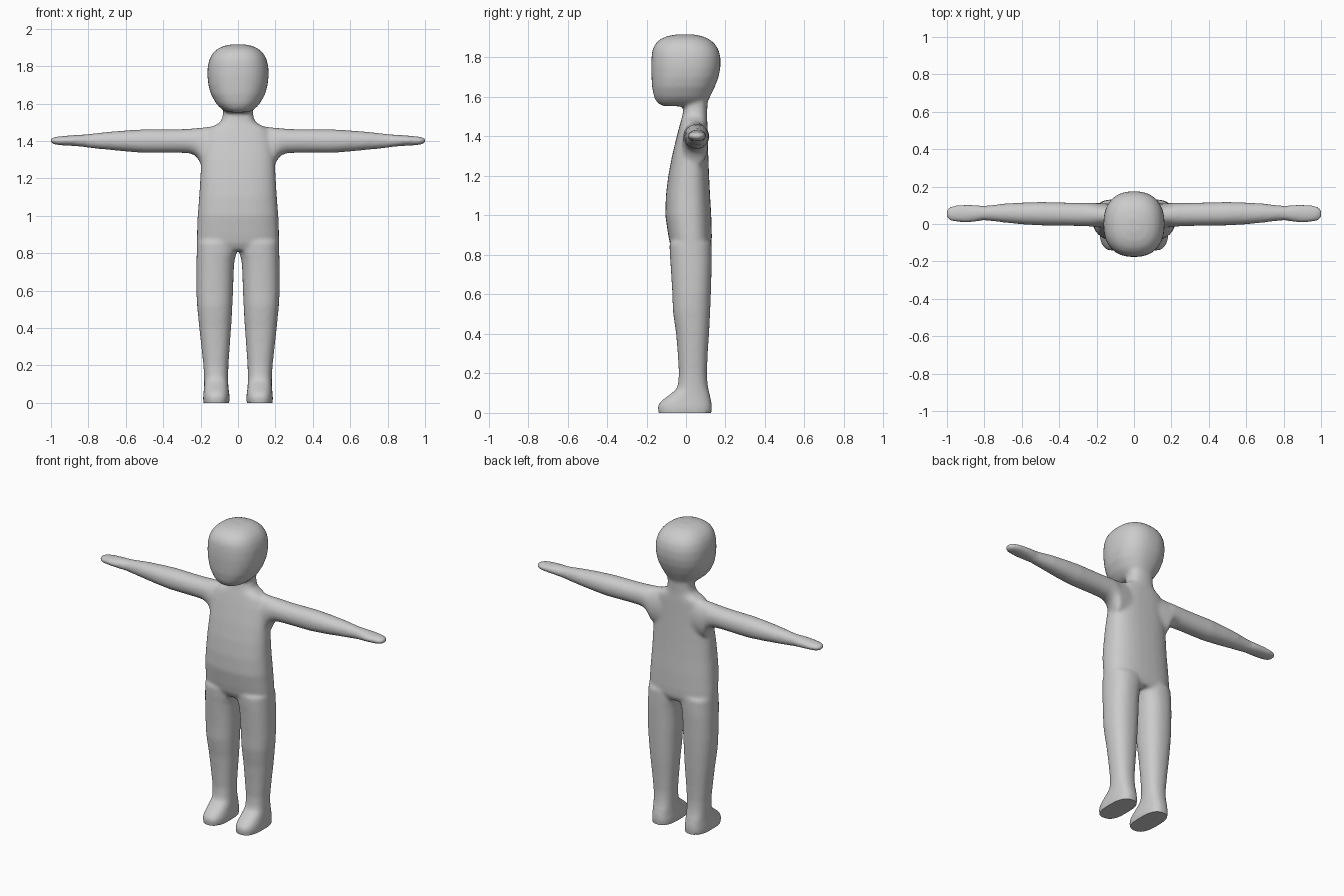
import bpy, bmesh, math

skin = bpy.data.materials.new("plain grey")
skin.diffuse_color = (0.6, 0.6, 0.6, 1)
bm = bmesh.new()


def loft(sections, place, n=32):
    """Skin superellipse rings; section = (t, u0, u1, v0, v1, exponent)."""
    rings = []
    for t, u0, u1, v0, v1, e in sections:
        ring = []
        for i in range(n):
            a = 2 * math.pi * i / n
            c, s = math.cos(a), math.sin(a)
            u = (u0 + u1) / 2 + (u1 - u0) / 2 * math.copysign(abs(c) ** (2 / e), c)
            v = (v0 + v1) / 2 + (v1 - v0) / 2 * math.copysign(abs(s) ** (2 / e), s)
            ring.append(bm.verts.new(place(t, u, v)))
        rings.append(ring)
    faces = [bm.faces.new(rings[0]), bm.faces.new(rings[-1])]
    for a, b in zip(rings, rings[1:]):
        for i in range(n):
            j = (i + 1) % n
            faces.append(bm.faces.new((a[i], a[j], b[j], b[i])))
    bmesh.ops.recalc_face_normals(bm, faces=faces)


def upright(t, u, v):
    return (u, v, t)


# Torso and neck: height, half width, front, back
torso = [(.815, .205, -.06, .115), (.85, .22, -.08, .13), (.9, .22, -.09, .131),
         (1.0, .216, -.105, .128), (1.1, .208, -.102, .122), (1.2, .202, -.09, .117),
         (1.3, .196, -.071, .113), (1.4, .185, -.047, .11), (1.45, .17, -.034, .109),
         (1.475, .145, -.027, .108), (1.49, .112, -.022, .107), (1.51, .088, -.018, .107),
         (1.54, .081, -.012, .108), (1.6, .08, .0, .11)]
loft([(z, -w, w, f, b, 2.5) for z, w, f, b in torso], upright)

# Head: height, half width, front, back
head = [(1.553, .055, -.115, .09), (1.565, .08, -.14, .10), (1.58, .098, -.152, .112),
        (1.6, .117, -.162, .122), (1.65, .145, -.172, .146), (1.7, .159, -.175, .165),
        (1.75, .164, -.177, .175), (1.8, .162, -.175, .175), (1.84, .152, -.17, .165),
        (1.87, .135, -.155, .145), (1.893, .11, -.13, .118), (1.908, .078, -.095, .082),
        (1.917, .035, -.045, .035)]
loft([(z, -w, w, f, b, 2.35) for z, w, f, b in head], upright)

# Leg: height, inner, outer, front, back
leg = [(.05, .05, .182, -.06, .125), (.1, .052, .181, -.055, .118), (.15, .052, .182, -.04, .109),
       (.2, .051, .185, -.036, .106), (.3, .044, .196, -.042, .110), (.4, .037, .207, -.05, .117),
       (.46, .033, .213, -.059, .12), (.52, .030, .219, -.067, .123), (.6, .026, .223, -.069, .126),
       (.7, .023, .223, -.075, .129), (.76, .019, .222, -.079, .131), (.8, .008, .221, -.082, .131),
       (.86, .0, .22, -.084, .13)]
# Foot: height, inner, outer, front, back
foot = [(-.004, .046, .186, -.138, .128), (.02, .044, .187, -.144, .132), (.04, .045, .186, -.142, .131),
        (.06, .048, .184, -.126, .128), (.08, .05, .182, -.1, .124), (.1, .052, .181, -.073, .119),
        (.12, .055, .178, -.05, .113)]
# Arm: distance out, bottom, top, front, back (flared at the armpit)
arm = [(.1, 1.24, 1.482, -.01, .105), (.19, 1.25, 1.473, -.018, .112), (.205, 1.29, 1.471, -.016, .113),
       (.225, 1.32, 1.469, -.014, .113), (.26, 1.335, 1.466, -.012, .113), (.33, 1.337, 1.463, -.01, .114),
       (.5, 1.336, 1.463, -.008, .118), (.6, 1.344, 1.457, -.002, .115), (.7, 1.354, 1.449, .008, .109),
       (.77, 1.36, 1.441, .017, .1), (.81, 1.366, 1.436, .019, .098), (.85, 1.371, 1.434, .011, .102),
       (.89, 1.374, 1.431, .007, .104), (.94, 1.377, 1.427, .009, .102), (.975, 1.38, 1.423, .014, .097),
       (.995, 1.386, 1.418, .024, .087), (1.004, 1.394, 1.41, .04, .07)]

for side in (1, -1):
    for part, e in ((leg, 2.3), (foot, 2.6)):
        loft([(z, i, o, f, b, e) for z, i, o, f, b in part],
             lambda t, u, v: (side * u, v, t))
    loft([(x, b, t, f, k, 2.1) for x, b, t, f, k in arm],
         lambda t, u, v: (side * t, v, u))

# One continuous figure, fused and softened
mesh = bpy.data.meshes.new("body")
bm.to_mesh(mesh)
bm.free()
body = bpy.data.objects.new("body", mesh)
bpy.context.collection.objects.link(body)
mesh.materials.append(skin)
bpy.context.view_layer.objects.active = body
body.select_set(True)

fuse = body.modifiers.new("fuse", 'REMESH')
fuse.mode = 'VOXEL'
fuse.voxel_size = .009
fuse.use_smooth_shade = True
soften = body.modifiers.new("soften", 'SMOOTH')
soften.factor = .5
soften.iterations = 14
for name in ("fuse", "soften"):
    bpy.ops.object.modifier_apply(modifier=name)

# Flat soles on the ground
for v in body.data.vertices:
    if v.co.z < .007:
        v.co.z = 0
bpy.ops.object.shade_smooth_by_angle(angle=math.radians(60))
